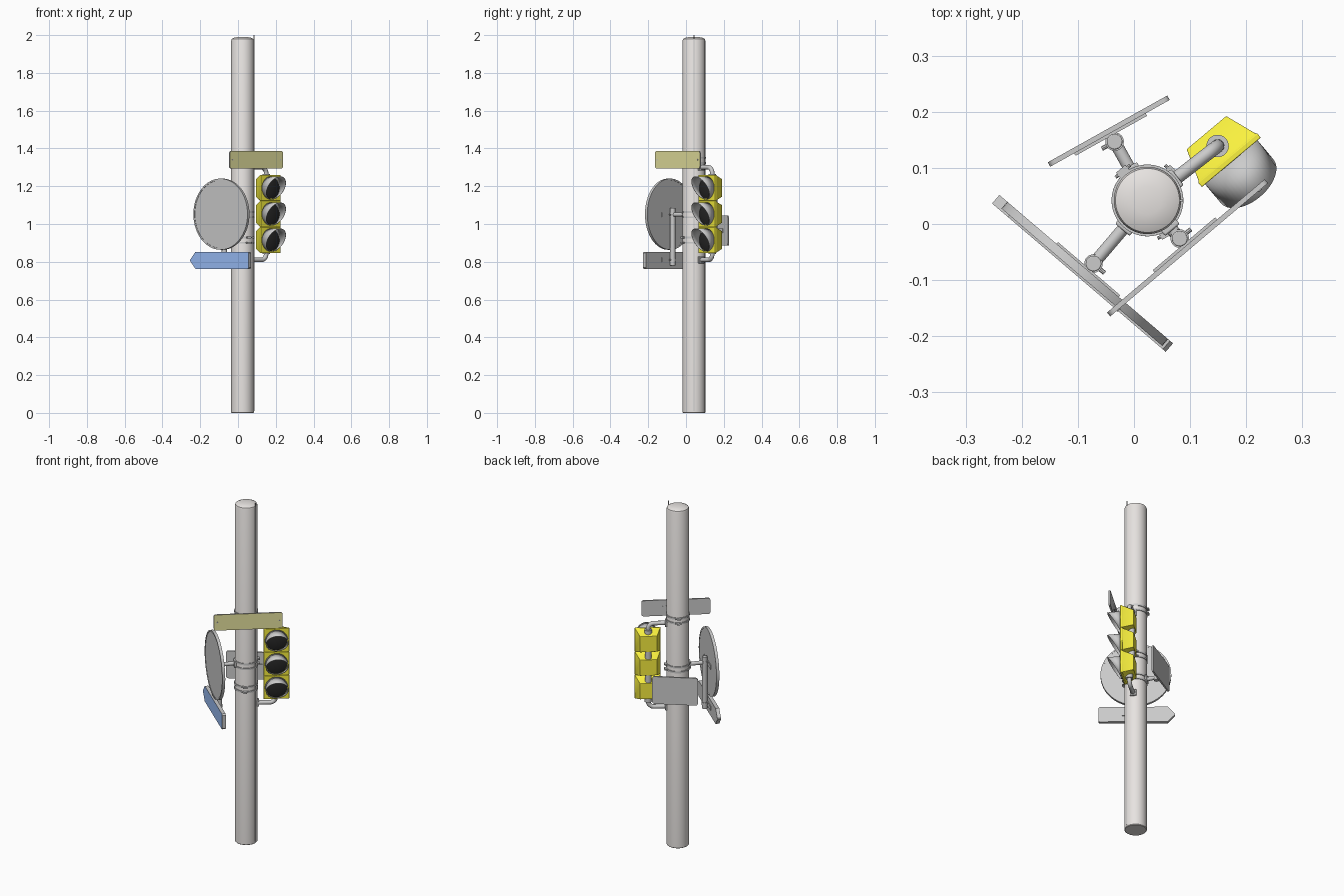
import bpy, bmesh
from math import sin, cos, pi, radians
from mathutils import Vector, Matrix

if "Cube" in bpy.data.objects:
    bpy.data.objects.remove(bpy.data.objects["Cube"])

POLE = Vector((0.024, 0.042, 0))
R = 0.06


def frame(origin, deg):
    # Local frame whose -y axis is the outward facing direction
    return Matrix.Translation(origin) @ Matrix.Rotation(radians(deg), 4, 'Z')


def colour(name, rgb):
    m = bpy.data.materials.new(name)
    m.diffuse_color = (*rgb, 1)
    m.use_nodes = True
    m.node_tree.nodes["Principled BSDF"].inputs["Base Color"].default_value = m.diffuse_color
    return m


def finish(name, bm, mat=None, M=Matrix()):
    bmesh.ops.recalc_face_normals(bm, faces=bm.faces)
    me = bpy.data.meshes.new(name)
    bm.to_mesh(me)
    bm.free()
    ob = bpy.data.objects.new(name, me)
    bpy.context.collection.objects.link(ob)
    ob.matrix_world = M
    if mat:
        me.materials.append(mat)
    return ob


def bevel(ob, w, n=2):
    b = ob.modifiers.new("bevel", 'BEVEL')
    b.width, b.segments, b.limit_method = w, n, 'ANGLE'
    return ob


def rod(name, a, b, r, M=Matrix(), mat=None, seg=24):
    a, b = Vector(a), Vector(b)
    d = b - a
    T = Matrix.Translation((a + b) / 2) @ d.to_track_quat('Z', 'Y').to_matrix().to_4x4()
    bm = bmesh.new()
    bmesh.ops.create_cone(bm, cap_ends=True, segments=seg, radius1=r, radius2=r,
                          depth=d.length, matrix=T)
    return finish(name, bm, mat, M)


def box(name, c, s, M=Matrix(), mat=None):
    bm = bmesh.new()
    bmesh.ops.create_cube(bm, size=1, matrix=Matrix.Translation(c) @ Matrix.Diagonal((*s, 1)))
    return finish(name, bm, mat, M)


def panel(name, pts, y0, y1, M, face_mat=None):
    # Flat outline in local xz, extruded from y0 (back) to y1 (front)
    bm = bmesh.new()
    f = bm.faces.new([bm.verts.new((x, y0, z)) for x, z in pts])
    new = bmesh.ops.extrude_face_region(bm, geom=[f])['geom']
    bmesh.ops.translate(bm, vec=(0, y1 - y0, 0),
                        verts=[v for v in new if isinstance(v, bmesh.types.BMVert)])
    if face_mat:
        for g in new:
            if isinstance(g, bmesh.types.BMFace):
                g.material_index = 1
    ob = finish(name, bm, None, M)
    if face_mat:
        ob.data.materials.append(GREY)
        ob.data.materials.append(face_mat)
    return ob


def rounded(w, h, z, r=0.012, n=5):
    pts = []
    for k, (sx, sz) in enumerate(((1, 1), (-1, 1), (-1, -1), (1, -1))):
        for i in range(n + 1):
            a = pi / 2 * (k + i / n)
            pts.append((sx * (w / 2 - r) + r * cos(a), z + sz * (h / 2 - r) + r * sin(a)))
    return pts


def lathe(name, prof, M=Matrix(), mat=None, seg=48, closed=False):
    # Spin an (r, z) profile around the local z axis
    bm = bmesh.new()
    vs = [bm.verts.new((r, 0, z)) for r, z in prof]
    es = [bm.edges.new(p) for p in zip(vs, vs[1:] + (vs[:1] if closed else []))if p[0] != p[1]]
    bmesh.ops.spin(bm, geom=vs + es, cent=(0, 0, 0), axis=(0, 0, 1), angle=2 * pi, steps=seg)
    bmesh.ops.remove_doubles(bm, verts=bm.verts, dist=1e-5)
    return finish(name, bm, mat, M)


def mount(name, deg, arm_z, dist, z0, z1, bars):
    # Twin-band pole clamp, arm, upright rod and the slotted bars behind a sign
    M = frame(POLE, deg)
    for s in (-1, 1):
        prof = [(R - 0.001, -0.005), (R + 0.004, -0.005), (R + 0.004, 0.005), (R - 0.001, 0.005)]
        lathe(name + "_band", prof, M @ Matrix.Translation((0, 0, arm_z + s * 0.014)), closed=True)
        box(name + "_lug", (0, R + 0.007, arm_z + s * 0.014), (0.022, 0.014, 0.009), M)
        rod(name + "_bolt", (-0.017, R + 0.008, arm_z + s * 0.014),
            (0.017, R + 0.008, arm_z + s * 0.014), 0.003, M, seg=8)
    bevel(box(name + "_saddle", (0, -R - 0.003, arm_z), (0.034, 0.012, 0.042), M), 0.003)
    rod(name + "_arm", (0, -R, arm_z), (0, -dist, arm_z), 0.011, M)
    bevel(rod(name + "_rod", (0, -dist, z0), (0, -dist, z1), 0.014, M), 0.002)
    for z in bars:
        box(name + "_bar", (0, -dist - 0.0145, z), (0.146, 0.005, 0.024), M)
        rod(name + "_rod_clamp", (0, -dist, z - 0.008), (0, -dist, z + 0.008), 0.0165, M)
        rod(name + "_clamp_screw", (0.01, -dist, z), (0.026, -dist, z), 0.004, M, seg=8)
    return M


GREY = colour("grey", (0.8, 0.8, 0.8))
YELLOW = colour("signal_yellow", (0.95, 0.88, 0.05))
OLIVE = colour("plate_yellow", (0.8, 0.77, 0.35))
BLUE = colour("arrow_blue", (0.33, 0.52, 0.95))
BLACK = colour("lens_black", (0.02, 0.02, 0.02))
WARM = colour("pole_paint", (0.8, 0.77, 0.75))

# Pole with softly domed cap, and seam strip on its right side
lathe("pole", [(0, 0), (R - 0.003, 0), (R, 0.003), (R, 1.972), (R - 0.003, 1.98),
               (R - 0.015, 1.986), (R - 0.035, 1.99), (0, 1.991)],
      Matrix.Translation(POLE), WARM, 64)
box("seam_strip", (POLE.x + R, POLE.y, 1.005), (0.006, 0.004, 1.99))

# Round sign and blue arrow sign share one upright
M = mount("round_sign", -40.5, 1.05, 0.148, 0.78, 1.085, (1.05, 0.81))
disc = [(0.1875 * cos(2 * pi * i / 64), 1.052 + 0.1875 * sin(2 * pi * i / 64)) for i in range(64)]
bevel(panel("round_sign_disc", disc, -0.165, -0.178, M), 0.003)
lathe("round_sign_rim", [(0.18, 0), (0.1885, 0), (0.1885, 0.016), (0.18, 0.016)],
      M @ Matrix.Translation((0, -0.164, 1.052)) @ Matrix.Rotation(pi / 2, 4, 'X'), seg=64, closed=True)
arrow = [(-0.207, 0.812), (-0.207, 0.803), (-0.17, 0.762), (0.193, 0.762), (0.2, 0.769),
         (0.2, 0.846), (0.193, 0.853), (-0.17, 0.853)]
panel("arrow_sign", arrow, -0.164, -0.184, M, BLUE)

# Yellow street plate
M = mount("street_plate", 40.2, 1.337, 0.089, 1.305, 1.37, (1.34,))
panel("street_plate_sign", rounded(0.368, 0.092, 1.34), -0.106, -0.115, M, OLIVE)
for x in (-0.165, 0.165):
    rod("street_plate_rivet", (x, -0.11, 1.34), (x, -0.117, 1.34), 0.004, M, seg=10)

# Plain plate at the rear
M = mount("rear_plate", 209.2, 0.915, 0.12, 0.895, 1.0, (0.965,))
panel("rear_plate_sign", rounded(0.244, 0.16, 0.965), -0.137, -0.146, M)

# Traffic signal: three tapered housings with lens and slanted visor
SIG = Vector((0.149, 0.139, 0))
S = frame(SIG, 40)
for i in range(3):
    z = 0.915 + i * 0.138
    bm = bmesh.new()
    loops = []
    for y, h in ((0.031, 0.046), (-0.026, 0.066), (-0.028, 0.0685), (-0.038, 0.0685)):
        loops.append([bm.verts.new((sx * h, y, z + sz * h))
                      for sx, sz in ((1, 1), (-1, 1), (-1, -1), (1, -1))])
    for a, b in zip(loops, loops[1:]):
        for k in range(4):
            bm.faces.new((a[k], a[k - 1], b[k - 1], b[k]))
    bm.faces.new(loops[0])
    bm.faces.new(loops[-1])
    bevel(finish("signal_housing", bm, YELLOW, S), 0.003)

    F = S @ Matrix.Translation((0, -0.038, z)) @ Matrix.Rotation(pi / 2, 4, 'X')
    lathe("signal_lens", [(0.057, 0), (0.057, 0.003), (0.045, 0.007), (0.025, 0.011), (0, 0.0125)],
          F, BLACK, 40)
    bm = bmesh.new()
    n, r = 48, 0.061
    back, front = [], []
    for k in range(n):
        a = 2 * pi * k / n
        length = 0.008 + 0.072 * (1 + sin(a)) / 2
        back.append(bm.verts.new((r * cos(a), -0.036, z + r * sin(a))))
        front.append(bm.verts.new((r * cos(a), -0.038 - length, z + r * sin(a))))
    for k in range(n):
        bm.faces.new((back[k - 1], back[k], front[k], front[k - 1]))
    visor = finish("signal_visor", bm, None, S)
    visor.modifiers.new("thickness", 'SOLIDIFY').thickness = 0.002

# Couplings between the housings and at both ends of the signal
for z in (0.984, 1.122):
    rod("signal_coupling", (0, 0.012, z - 0.03), (0, 0.012, z + 0.03), 0.018, S)
for z in (0.856, 1.25):
    rod("signal_flange", (0, 0, z - 0.014), (0, 0, z + 0.014), 0.02, S)

# Bent pipes carrying the signal from the pole
out = (SIG - POLE).normalized()
reach = (SIG - POLE).length
for z, s in ((1.3, -1), (0.81, 1)):
    path = [POLE + out * (R - 0.01) + Vector((0, 0, z))]
    b = 0.032
    for k in range(9):
        a = pi / 2 * k / 8
        path.append(POLE + out * (reach - b + b * sin(a)) + Vector((0, 0, z + s * b * (1 - cos(a)))))
    path.append(SIG + Vector((0, 0, z + s * 0.06)))
    cu = bpy.data.curves.new("signal_pipe", 'CURVE')
    cu.dimensions, cu.bevel_depth, cu.bevel_resolution, cu.use_fill_caps = '3D', 0.012, 4, True
    sp = cu.splines.new('POLY')
    sp.points.add(len(path) - 1)
    for p, c in zip(sp.points, path):
        p.co = (*c, 1)
    ob = bpy.data.objects.new("signal_pipe", cu)
    bpy.context.collection.objects.link(ob)
    P = frame(POLE, 128)
    bevel(box("signal_pipe_saddle", (0, -R - 0.002, z), (0.036, 0.012, 0.036), P), 0.003)

# Convert pipes to mesh and smooth everything by angle
bpy.ops.object.select_all(action='DESELECT')
for ob in bpy.data.objects:
    if ob.type == 'CURVE':
        ob.select_set(True)
        bpy.context.view_layer.objects.active = ob
bpy.ops.object.convert(target='MESH')
bpy.ops.object.select_all(action='SELECT')
bpy.ops.object.shade_smooth_by_angle(angle=radians(35))
